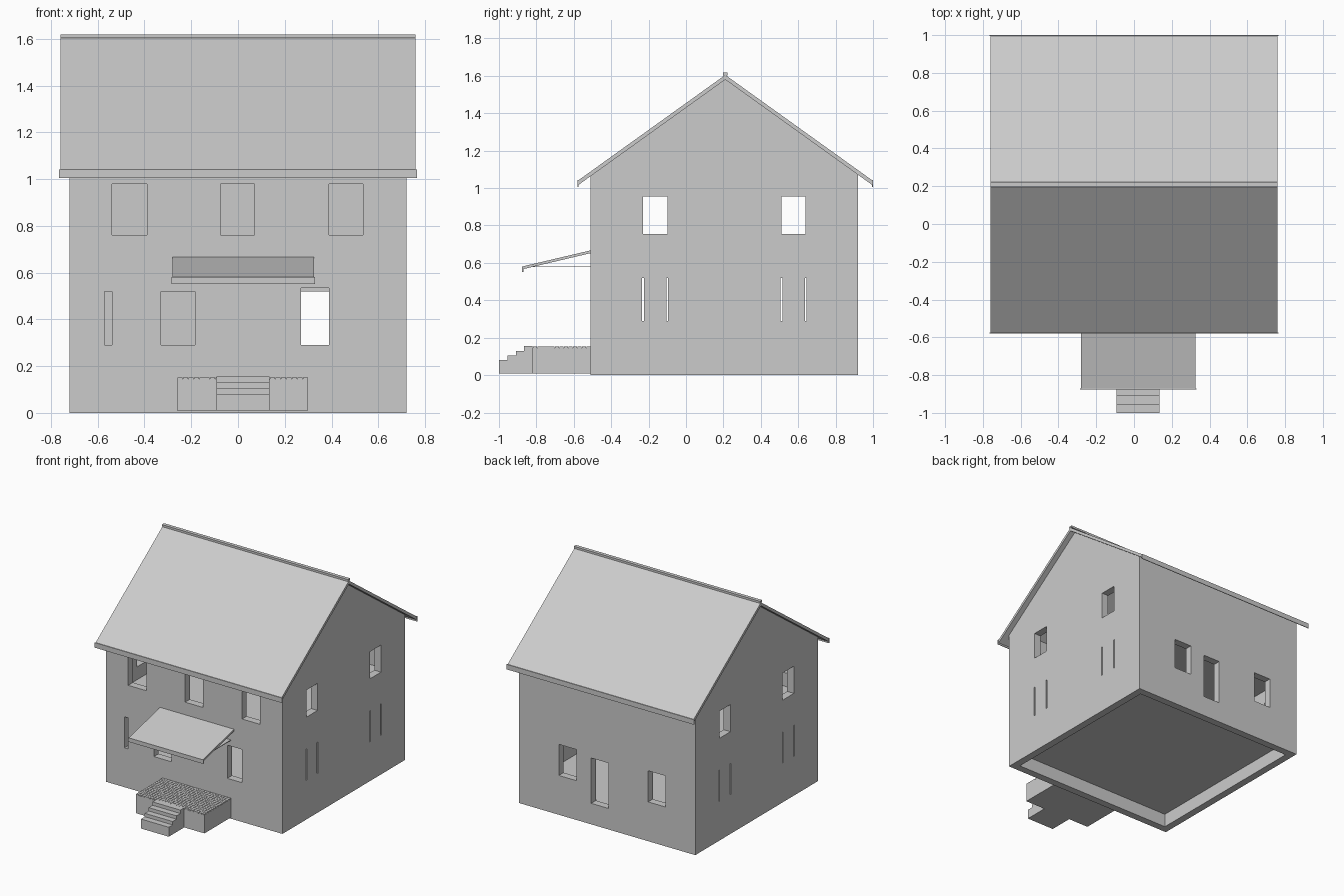
import bpy, bmesh
from mathutils import Vector

if "Cube" in bpy.data.objects:
    bpy.data.objects.remove(bpy.data.objects["Cube"])

X, Y0, Y1, RY, T = 0.72, -0.51, 0.92, 0.21, 0.055   # half width, front, back, ridge y, wall
SL = 0.717                                          # roof slope


def add_prism(bm, prof, x0, x1):
    """Extrude a (y, z) profile along x."""
    a = [bm.verts.new((x0, y, z)) for y, z in prof]
    b = [bm.verts.new((x1, y, z)) for y, z in prof]
    n = len(prof)
    bm.faces.new(a)
    bm.faces.new(b[::-1])
    for i in range(n):
        j = (i + 1) % n
        bm.faces.new((a[i], b[i], b[j], a[j]))


def add_box(bm, x0, x1, y0, y1, z0, z1):
    add_prism(bm, [(y0, z0), (y1, z0), (y1, z1), (y0, z1)], x0, x1)


def finish(bm, name):
    bmesh.ops.recalc_face_normals(bm, faces=bm.faces[:])
    me = bpy.data.meshes.new(name)
    bm.to_mesh(me)
    bm.free()
    ob = bpy.data.objects.new(name, me)
    bpy.context.scene.collection.objects.link(ob)
    return ob


def prism(name, prof, x0, x1):
    bm = bmesh.new()
    add_prism(bm, prof, x0, x1)
    return finish(bm, name)


def box(name, *d):
    bm = bmesh.new()
    add_box(bm, *d)
    return finish(bm, name)


def roof_z(y, drop=0.0):
    return 1.58 - drop - SL * abs(y - RY)


# walls: gabled solid, hollowed into base pit, ground floor and upper floor
walls = prism("house_walls", [(Y0, 0), (Y1, 0), (Y1, roof_z(Y1)), (RY, 1.58), (Y0, roof_z(Y0))], -X, X)

bm = bmesh.new()
xi, ya, yb = X - T, Y0 + T, Y1 - T
add_box(bm, -xi, xi, ya, yb, -0.1, 0.10)
add_box(bm, -xi, xi, ya, yb, 0.15, 0.62)
add_prism(bm, [(ya, 0.66), (yb, 0.66), (yb, roof_z(yb, .02)), (RY, 1.56), (ya, roof_z(ya, .02))], -xi, xi)
rooms = finish(bm, "room_cutter")

bm = bmesh.new()
# front openings (x0, x1, z0, z1)
for x0, x1, z0, z1 in [(-.54, -.39, .76, .98), (-.075, .07, .76, .98), (.39, .535, .76, .98),
                       (-.57, -.54, .29, .52), (-.33, -.185, .29, .52), (.27, .39, .29, .535)]:
    add_box(bm, x0, x1, Y0 - .05, ya + .02, z0, z1)
# back windows and door
for x0, x1, z0, z1 in [(.25, .395, .29, .52), (-.01, .13, .155, .49), (-.475, -.335, .29, .52)]:
    add_box(bm, x0, x1, yb - .02, Y1 + .05, z0, z1)
# side windows and slits, same on both sides
for s in (-1, 1):
    a, b = sorted((s * (xi - .02), s * (X + .05)))
    for y in (-.23, .51):
        add_box(bm, a, b, y, y + .13, .755, .955)
        for ys in (y, y + .13):
            add_box(bm, a, b, ys - .005, ys + .005, .29, .52)
openings = finish(bm, "opening_cutter")

for c in (rooms, openings):
    c.hide_render = True
    m = walls.modifiers.new(c.name, 'BOOLEAN')
    m.operation, m.solver, m.object = 'DIFFERENCE', 'EXACT', c
dg = bpy.context.evaluated_depsgraph_get()
baked = bpy.data.meshes.new_from_object(walls.evaluated_get(dg))
walls.modifiers.clear()
walls.data = baked
for c in (rooms, openings):
    bpy.data.objects.remove(c)

# roof: both slopes, ridge cap and eave boards
E = 0.785
prism("roof", [(RY - E, 1.017), (RY, 1.58), (RY + E, 1.017), (RY + E, 1.042), (RY, 1.605), (RY - E, 1.042)], -.76, .76)
box("ridge_cap", -.76, .76, RY - .013, RY + .013, 1.603, 1.618)
for name, s in (("front", -1), ("back", 1)):
    y0, y1 = sorted((RY + s * E, RY + s * (E + .005)))
    box(name + "_eave_board", -.765, .765, y0, y1, 1.005, 1.042)

# awning over the door
prism("awning", [(-.87, .567), (-.51, .652), (-.51, .667), (-.87, .582)], -.28, .325)
box("awning_front_board", -.285, .33, -.876, -.87, .552, .582)
box("awning_soffit", -.26, .30, -.82, -.51, .577, .582)

# porch with paving and steps
box("porch_base", -.26, .30, -.82, -.51, .01, .145)
bm = bmesh.new()
nx, ny = 24, 13
px, py = .56 / nx, .31 / ny
for i in range(nx):
    for j in range(ny):
        x, y = -.26 + i * px, -.82 + j * py
        add_box(bm, x + .001, x + px - .001, y + .001, y + py - .001, .144, .152)
finish(bm, "porch_paving")
prism("porch_steps", [(-1, .01), (-.82, .01), (-.82, .155), (-.865, .155), (-.865, .13), (-.91, .13),
                      (-.91, .105), (-.955, .105), (-.955, .08), (-1, .08)], -.093, .135)
